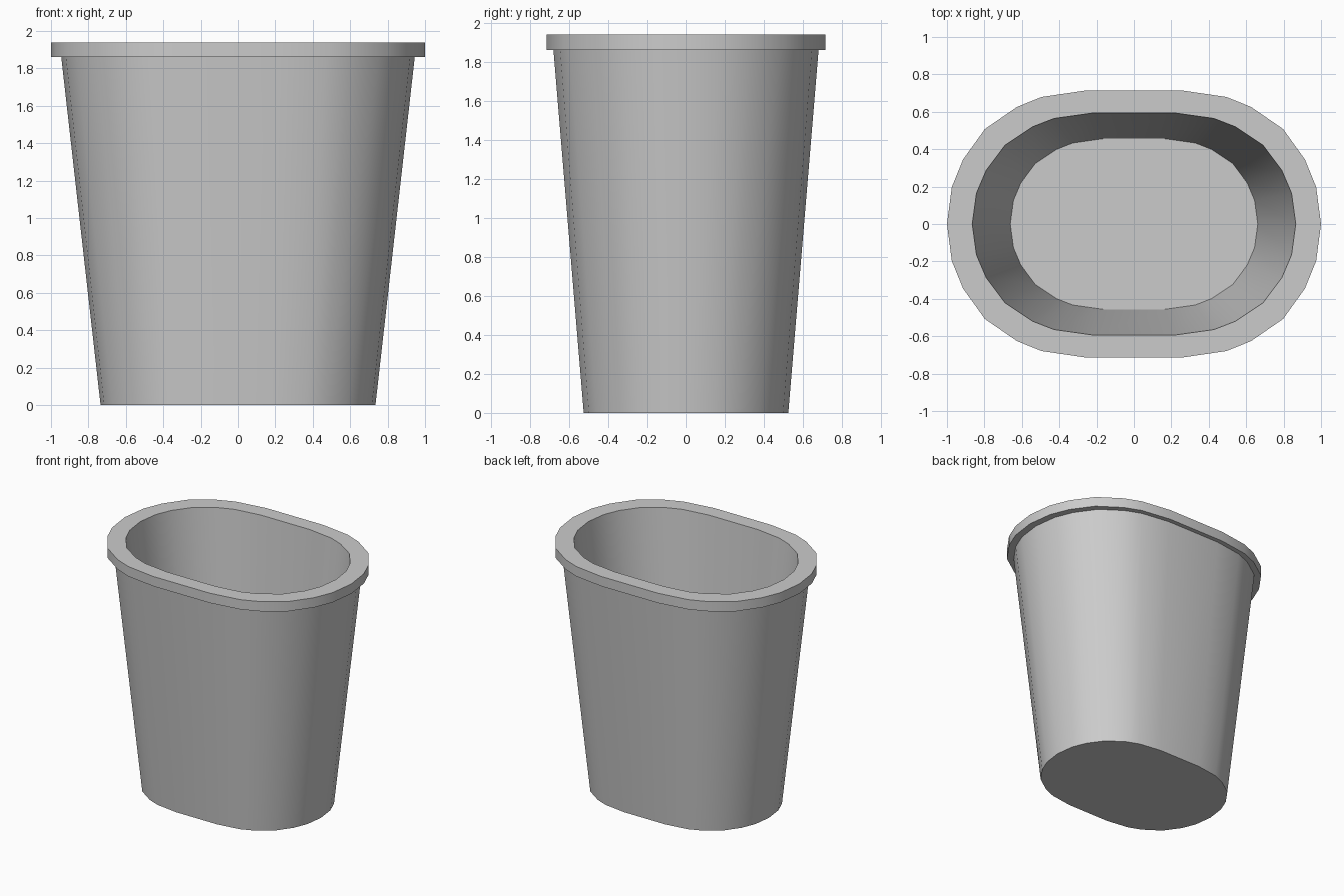
import bpy, bmesh, math

if "Cube" in bpy.data.objects:
    bpy.data.objects.remove(bpy.data.objects["Cube"])

# Quarter of the rounded outline, as fractions of the half-width and half-depth
W, D = 1.0, 0.715
quarter = [(1, 0), (0.974, 0.198), (0.914, 0.345), (0.797, 0.508),
           (0.626, 0.626), (0.495, 0.679), (0.25, 0.715)]
right_back = [(x / W, y / D) for x, y in quarter]
back = right_back + [(-x, y) for x, y in reversed(right_back)]
outline = back + [(x, -y) for x, y in reversed(back[1:-1])]

# Rings from outer base, over the rim, down to the inner floor: half-width, half-depth, z
rings = [(0.735, 0.525, 0), (0.945, 0.68, 1.86), (1.0, 0.715, 1.86),
         (1.0, 0.715, 1.938), (0.865, 0.594, 1.938), (0.662, 0.456, 0.13)]

bm = bmesh.new()
loops = [[bm.verts.new((x * w, y * d, z)) for x, y in outline] for w, d, z in rings]
n = len(outline)
for a, b in zip(loops, loops[1:]):
    for i in range(n):
        j = (i + 1) % n
        bm.faces.new((a[i], a[j], b[j], b[i]))

# Underside and inner floor
bm.faces.new(loops[0][::-1])
bm.faces.new(loops[-1])
bmesh.ops.recalc_face_normals(bm, faces=bm.faces)

mesh = bpy.data.meshes.new("waste_bin")
bm.to_mesh(mesh)
bm.free()
bin_obj = bpy.data.objects.new("waste_bin", mesh)
bpy.context.collection.objects.link(bin_obj)

# Smooth walls with crisp rim edges
bpy.context.view_layer.objects.active = bin_obj
bin_obj.select_set(True)
bpy.ops.object.shade_smooth_by_angle(angle=math.radians(35))
